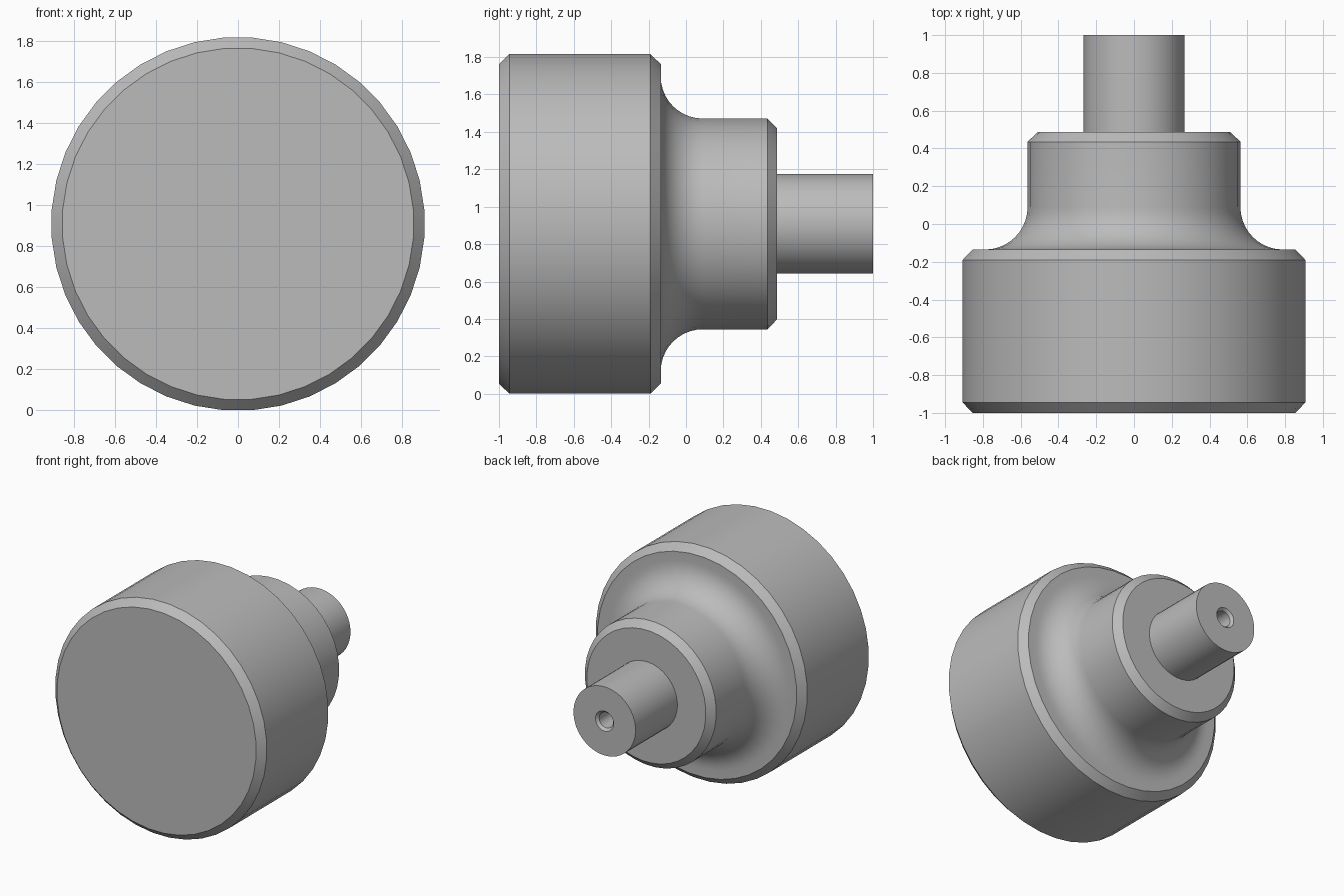
import bpy
import bmesh
from math import sin, cos, pi, radians

cube = bpy.data.objects.get("Cube")
if cube:
    bpy.data.objects.remove(cube)

AXIS_Z = 0.908   # height of the turning axis
SIDES = 40

# Single grey material
grey = bpy.data.materials.new("plain grey")
grey.use_nodes = True
colour = (0.5, 0.5, 0.5, 1)
grey.diffuse_color = colour
grey.node_tree.nodes["Principled BSDF"].inputs["Base Color"].default_value = colour


def turned(name, profile, cap_start=False, cap_end=False):
    """Revolve (radius, y) points about the horizontal y axis."""
    bm = bmesh.new()
    rings = []
    for r, y in profile:
        angles = [2 * pi * (i + 0.5) / SIDES for i in range(SIDES)]
        rings.append([bm.verts.new((r * sin(a), y, r * cos(a))) for a in angles])
    for a, b in zip(rings, rings[1:]):
        for i in range(SIDES):
            j = (i + 1) % SIDES
            bm.faces.new((a[i], b[i], b[j], a[j]))
    if cap_start:
        bm.faces.new(rings[0])
    if cap_end:
        bm.faces.new(rings[-1][::-1])
    # Make every face wind consistently, pointing away from the metal
    bm.normal_update()
    bmesh.ops.recalc_face_normals(bm, faces=bm.faces)
    mid = max(bm.faces, key=lambda f: f.calc_center_median().xz.length)
    c = mid.calc_center_median()
    if mid.normal.x * c.x + mid.normal.z * c.z < 0:
        bmesh.ops.reverse_faces(bm, faces=bm.faces)
    mesh = bpy.data.meshes.new(name)
    bm.to_mesh(mesh)
    bm.free()
    mesh.materials.append(grey)
    obj = bpy.data.objects.new(name, mesh)
    obj.location.z = AXIS_Z
    bpy.context.collection.objects.link(obj)
    bpy.ops.object.select_all(action="DESELECT")
    obj.select_set(True)
    bpy.context.view_layer.objects.active = obj
    bpy.ops.object.shade_smooth_by_angle(angle=radians(30))
    return obj


# Wide drum with chamfered rims
turned("drum", [(0.857, -1), (0.91, -0.945), (0.91, -0.19), (0.857, -0.135)],
       cap_start=True)

# Neck: shoulder, concave fillet, chamfered end face
FILLET = 0.225
fillet = []
for k in range(11):
    t = pi / 2 * k / 10
    fillet.append((0.79 - FILLET * sin(t), 0.09 - FILLET * cos(t)))
turned("neck", [(0.857, -0.135)] + fillet
       + [(0.565, 0.435), (0.512, 0.487), (0.267, 0.487)])

# Shaft with a countersunk centre hole in its end
turned("shaft", [(0.267, 0.487), (0.267, 1), (0.078, 1), (0.06, 0.98), (0.06, 0.7)],
       cap_end=True)
